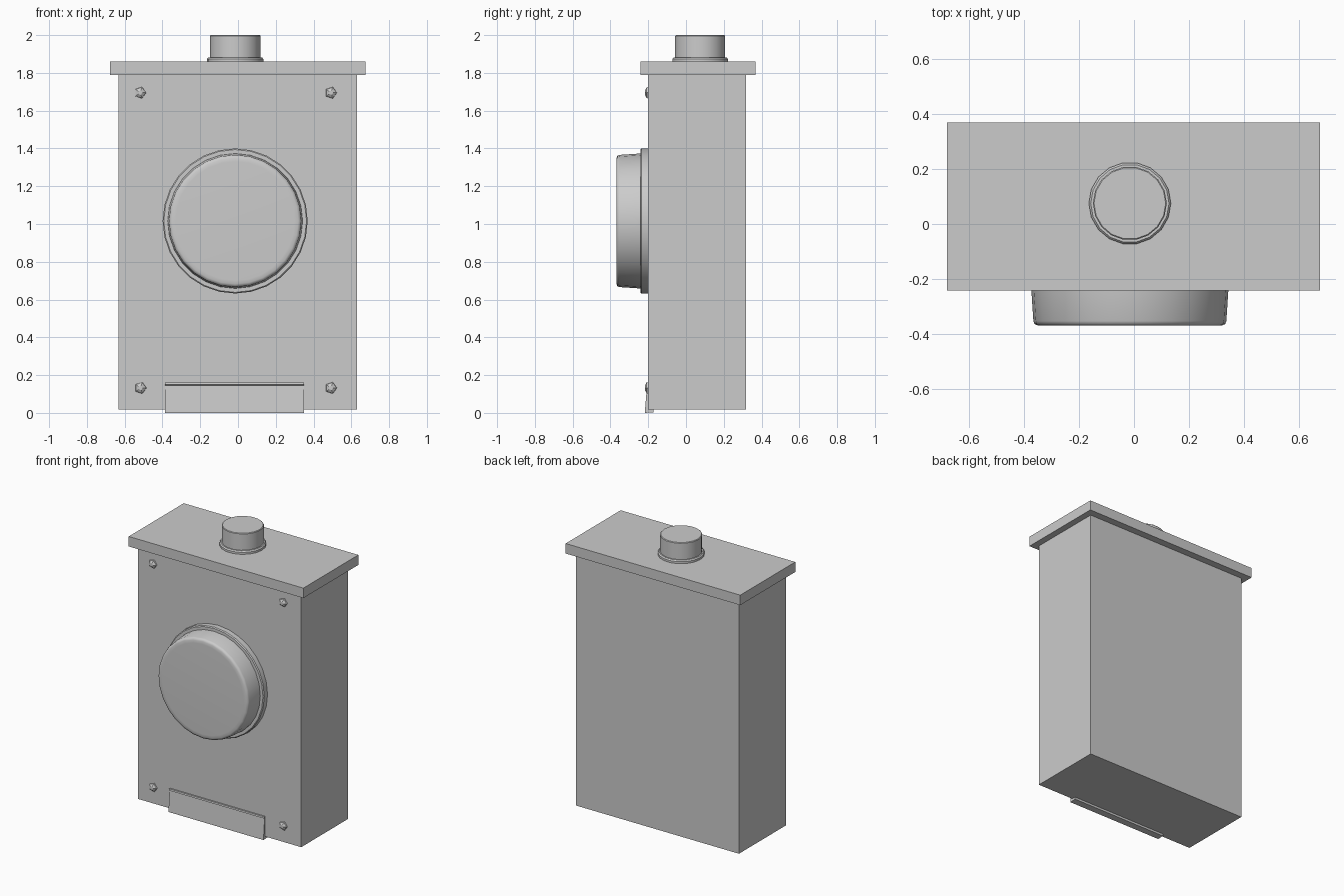
import bpy, bmesh, math
from mathutils import Matrix

if "Cube" in bpy.data.objects:
    bpy.data.objects.remove(bpy.data.objects["Cube"])


def finish(name, bm, smooth=None):
    bmesh.ops.recalc_face_normals(bm, faces=bm.faces)
    mesh = bpy.data.meshes.new(name)
    bm.to_mesh(mesh)
    bm.free()
    ob = bpy.data.objects.new(name, mesh)
    bpy.context.collection.objects.link(ob)
    if smooth:
        bpy.ops.object.select_all(action='DESELECT')
        ob.select_set(True)
        bpy.context.view_layer.objects.active = ob
        bpy.ops.object.shade_smooth_by_angle(angle=math.radians(smooth))
    return ob


def box(name, x0, x1, y0, y1, z0, z1):
    bm = bmesh.new()
    bmesh.ops.create_cube(bm, size=1)
    for v in bm.verts:
        v.co = ((x0 + x1) / 2 + v.co.x * (x1 - x0),
                (y0 + y1) / 2 + v.co.y * (y1 - y0),
                (z0 + z1) / 2 + v.co.z * (z1 - z0))
    return finish(name, bm)


def lathe(name, profile, sides, loc, forward=False, smooth=None):
    """Stack of (radius, height) rings capped at both ends; forward points it along -y."""
    bm = bmesh.new()
    rings = [[bm.verts.new((r * math.cos(2 * math.pi * i / sides),
                            r * math.sin(2 * math.pi * i / sides), h))
              for i in range(sides)] for r, h in profile]
    for a, b in zip(rings, rings[1:]):
        for i in range(sides):
            j = (i + 1) % sides
            bm.faces.new((a[i], a[j], b[j], b[i]))
    bm.faces.new(rings[0])
    bm.faces.new(rings[-1])
    m = Matrix.Translation(loc)
    if forward:
        m = m @ Matrix.Rotation(math.pi / 2, 4, 'X')
    bm.transform(m)
    return finish(name, bm, smooth)


# Cabinet and overhanging lid
box("cabinet", -0.633, 0.63, -0.2, 0.318, 0.018, 1.795)
box("lid", -0.678, 0.675, -0.241, 0.368, 1.79, 1.86)

# Round gauge: mounting ring and domed-edge cover
gauge = (-0.015, -0.2, 1.016)
lathe("gauge_ring", [(0.384, -0.01), (0.384, 0.036), (0.378, 0.042), (0.35, 0.042)],
      28, gauge, True, 40)
lathe("gauge_cover", [(0.358, 0.03), (0.35, 0.152), (0.346, 0.163),
                      (0.334, 0.168), (0.315, 0.169)], 28, gauge, True, 50)

# Conduit hub on the lid
hub = (-0.015, 0.075, 1.86)
lathe("hub_flange", [(0.149, -0.01), (0.149, 0.014), (0.142, 0.022), (0.125, 0.022)],
      18, hub, False, 40)
lathe("hub_pipe", [(0.134, 0.01), (0.134, 0.136), (0.13, 0.14), (0.12, 0.14)],
      18, hub, False, 40)

# Corner screws
for i, (x, z) in enumerate([(-0.518, 1.695), (0.492, 1.695),
                            (-0.516, 0.132), (0.492, 0.132)]):
    lathe(f"screw_{i + 1}", [(0.033, -0.005), (0.03, 0.008), (0.012, 0.018)],
          5, (x, -0.2, z), True)

# Sloping latch strip along the bottom front edge
bm = bmesh.new()
profile = [(-0.19, 0.16), (-0.212, 0.16), (-0.214, 0.149), (-0.206, 0.146),
           (-0.218, 0.006), (-0.218, 0.0), (-0.172, 0.003), (-0.172, 0.03)]
face = bm.faces.new([bm.verts.new((-0.386, y, z)) for y, z in profile])
ext = bmesh.ops.extrude_face_region(bm, geom=[face])
bmesh.ops.translate(bm, vec=(0.736, 0, 0),
                    verts=[g for g in ext["geom"] if isinstance(g, bmesh.types.BMVert)])
finish("latch_strip", bm)
